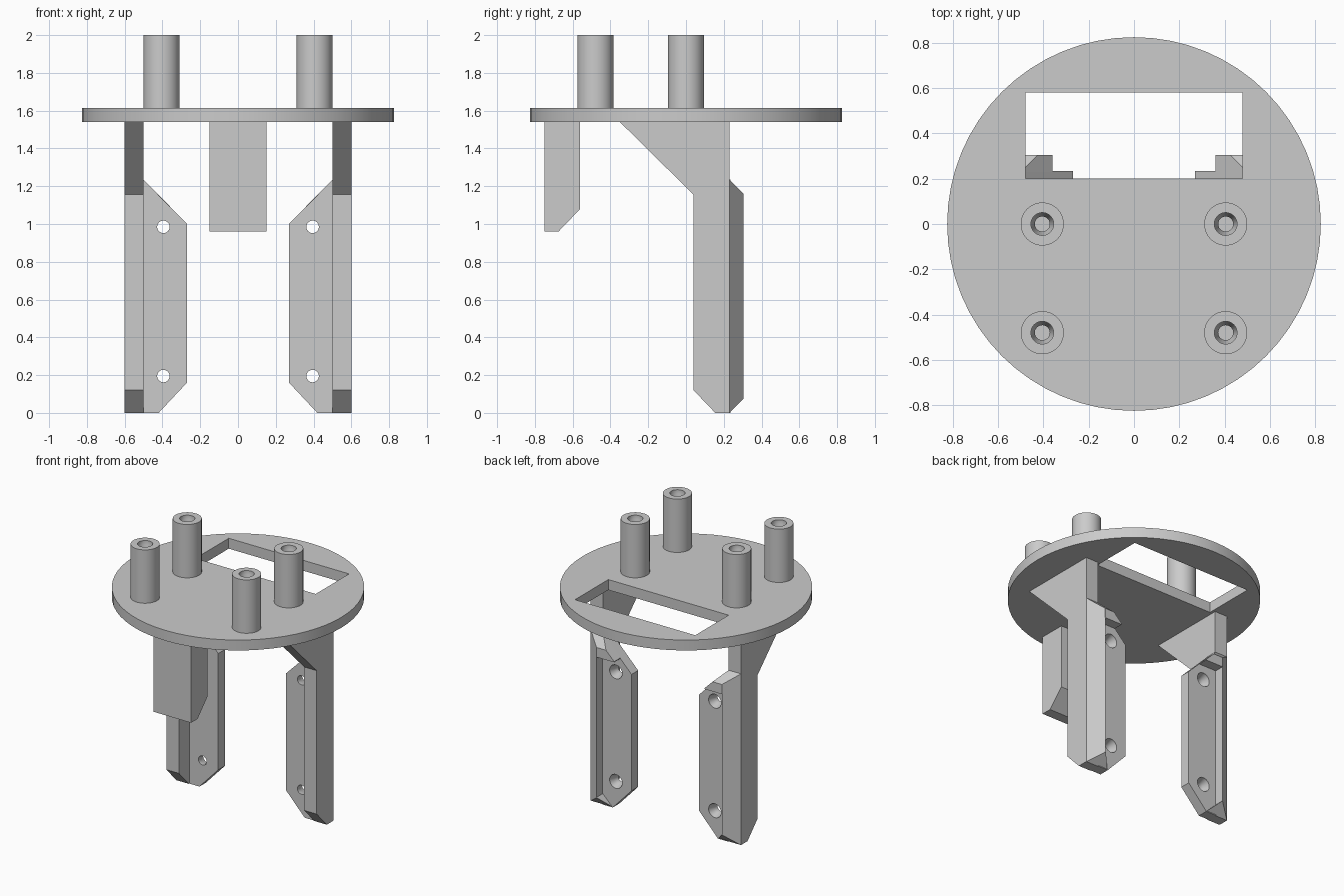
import bpy, bmesh, math
from mathutils import Vector, Matrix

if "Cube" in bpy.data.objects:
    bpy.data.objects.remove(bpy.data.objects["Cube"], do_unlink=True)

GREY = (0.6, 0.6, 0.6, 1)
grey = bpy.data.materials.new("plain_grey")
grey.use_nodes = True
grey.diffuse_color = GREY
grey.node_tree.nodes["Principled BSDF"].inputs["Base Color"].default_value = GREY


def finish(bm, name):
    bmesh.ops.remove_doubles(bm, verts=bm.verts, dist=1e-5)
    bmesh.ops.recalc_face_normals(bm, faces=bm.faces)
    mesh = bpy.data.meshes.new(name)
    bm.to_mesh(mesh)
    bm.free()
    mesh.materials.append(grey)
    ob = bpy.data.objects.new(name, mesh)
    bpy.context.collection.objects.link(ob)
    return ob


def prism(name, points, axis, low, high, planes=()):
    """Extrude a 2D outline along an axis, then trim it with (point, outward normal) planes."""
    bm = bmesh.new()

    def place(p):
        co = list(p)
        co.insert(axis, low)
        return bm.verts.new(co)
    face = bm.faces.new([place(p) for p in points])
    made = bmesh.ops.extrude_face_region(bm, geom=[face])["geom"]
    shift = Vector((0, 0, 0))
    shift[axis] = high - low
    bmesh.ops.translate(bm, vec=shift, verts=[v for v in made if isinstance(v, bmesh.types.BMVert)])
    for co, no in planes:
        geom = bm.verts[:] + bm.edges[:] + bm.faces[:]
        bmesh.ops.bisect_plane(bm, geom=geom, plane_co=co, plane_no=no, clear_outer=True)
        bmesh.ops.holes_fill(bm, edges=[e for e in bm.edges if e.is_boundary], sides=0)
    return finish(bm, name)


def lathe(name, profile, segments, matrix):
    """Revolve a closed (radius, height) profile about z."""
    bm = bmesh.new()
    verts = [bm.verts.new((r, 0, z)) for r, z in profile]
    edges = [bm.edges.new(pair) for pair in zip(verts, verts[1:])]
    bmesh.ops.spin(bm, geom=verts + edges, axis=(0, 0, 1), cent=(0, 0, 0),
                   angle=math.tau, steps=segments)
    bmesh.ops.transform(bm, matrix=matrix, verts=bm.verts)
    return finish(bm, name)


def activate(ob):
    bpy.ops.object.select_all(action='DESELECT')
    ob.select_set(True)
    bpy.context.view_layer.objects.active = ob


def cut(ob, cutter):
    mod = ob.modifiers.new("cut", 'BOOLEAN')
    mod.operation = 'DIFFERENCE'
    mod.solver = 'EXACT'
    mod.object = cutter
    activate(ob)
    bpy.ops.object.modifier_apply(modifier=mod.name)
    bpy.data.objects.remove(cutter, do_unlink=True)


def smooth(ob):
    activate(ob)
    bpy.ops.object.shade_smooth_by_angle(angle=math.radians(30))


def mirror(ob):
    ob.modifiers.new("mirror", 'MIRROR')


def box_outline(x0, y0, x1, y1):
    return [(x0, y0), (x1, y0), (x1, y1), (x0, y1)]


# Round plate with a rectangular window
plate = lathe("round_plate", [(0, 1.54), (0.825, 1.54), (0.825, 1.615), (0, 1.615)], 64, Matrix())
cut(plate, prism("window_cutter", box_outline(-0.48, 0.2, 0.48, 0.58), 2, 1.4, 1.8))
smooth(plate)

# Four standoffs with countersunk blind holes
post = [(0, 1.61), (0.095, 1.61), (0.095, 2), (0.05, 2), (0.05, 1.97), (0.033, 1.93), (0.033, 1.7), (0, 1.7)]
for label, y in (("rear", 0.0), ("front", -0.48)):
    ob = lathe(label + "_standoff", post, 48, Matrix.Translation((0.405, y, 0)))
    smooth(ob)
    mirror(ob)

# Front tab hanging under the plate
prism("front_tab", [(-0.75, 0.96), (-0.675, 0.96), (-0.56, 1.08), (-0.56, 1.545), (-0.75, 1.545)],
      0, -0.15, 0.15)

# Legs with a gusset up to the plate
leg = prism("leg", [(-0.355, 1.545), (0.04, 1.155), (0.04, 0.12), (0.155, 0), (0.23, 0), (0.23, 1.545)],
            0, 0.5, 0.6)
mirror(leg)

# Mounting flange with two countersunk screw holes
flange = prism("mounting_flange",
               [(0.501, 1.235), (0.27, 1.0), (0.27, 0.16), (0.42, 0), (0.501, 0)], 1, 0.16, 0.235)
for z in (0.985, 0.195):
    place = Matrix.Translation((0.395, 0, z)) @ Matrix.Rotation(-math.pi / 2, 4, 'X')
    cut(flange, lathe("hole_cutter", [(0, 0.1), (0.033, 0.1), (0.033, 0.19), (0.05, 0.225), (0.05, 0.3), (0, 0.3)],
                      32, place))
smooth(flange)
mirror(flange)

# Bevelled rear rib, with sloped stops above and below the flange
top_slope = ((0, 0.23, 1.235), (0, 1, 1))
bottom_slope = ((0, 0.23, 0), (0, 1, -1))
trims = [top_slope, bottom_slope]
parts = [
    prism("rear_rib", [(0.5, 0.23), (0.6, 0.23), (0.5, 0.305)], 2, 0, 1.3, trims),
    prism("upper_stop", [(0.36, 1.09), (0.501, 1.09), (0.501, 1.235), (0.36, 1.095)], 1, 0.23, 0.305, trims),
    prism("lower_stop", [(0.42, 0), (0.501, 0), (0.501, 0.08)], 1, 0.23, 0.305, trims),
]
for ob in parts:
    mirror(ob)
